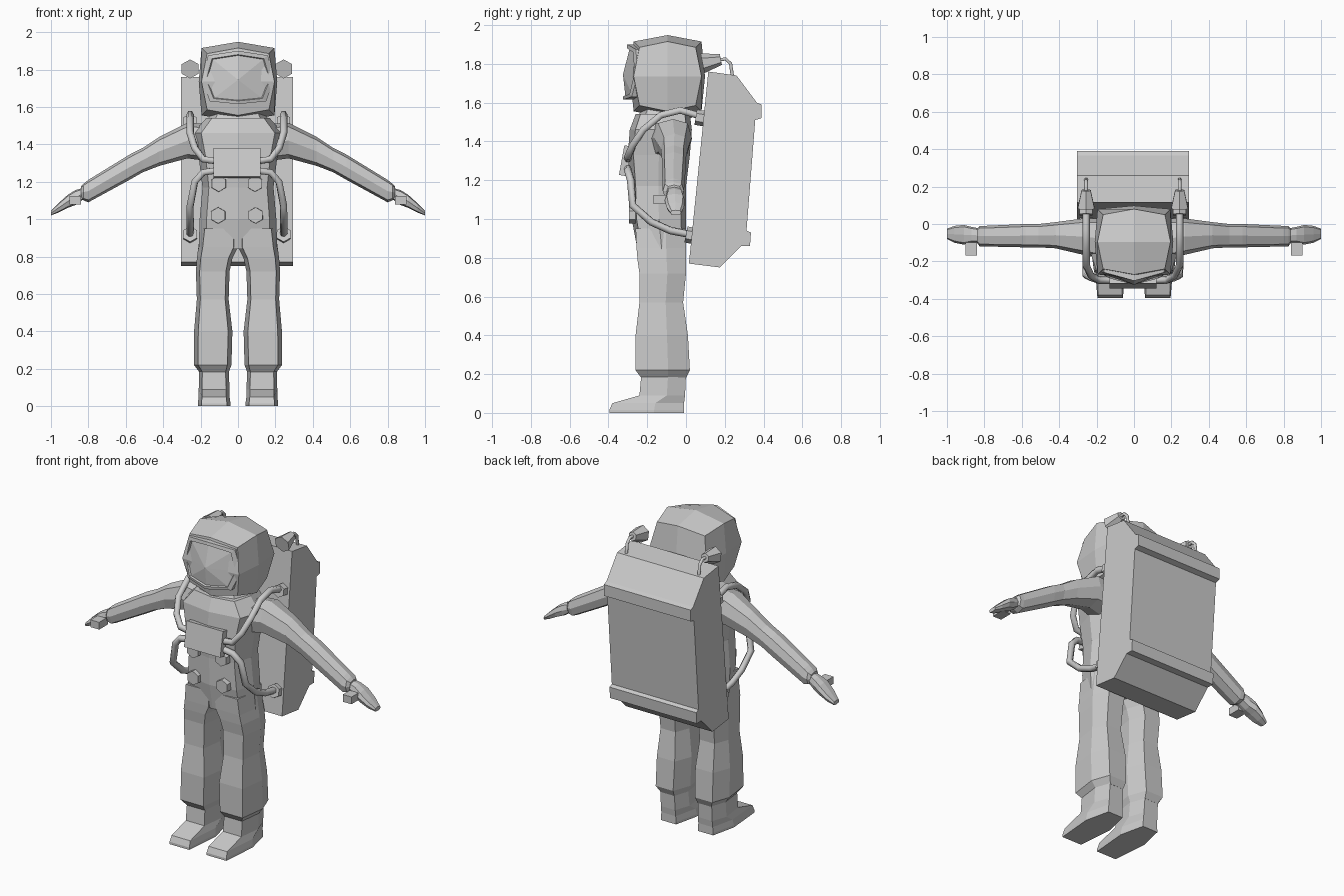
import bpy, bmesh, math
from mathutils import Vector, Matrix

cube = bpy.data.objects.get("Cube")
if cube:
    bpy.data.objects.remove(cube, do_unlink=True)

mat = bpy.data.materials.new("suit_grey")
mat.use_nodes = True
GREY = (0.6, 0.6, 0.6, 1)
mat.diffuse_color = GREY
mat.node_tree.nodes["Principled BSDF"].inputs["Base Color"].default_value = GREY

GEAR_X = -0.006  # worn equipment sits slightly off centre


def finish(name, bm, mirror=False, shift=0.0):
    bmesh.ops.recalc_face_normals(bm, faces=bm.faces[:])
    mesh = bpy.data.meshes.new(name)
    bm.to_mesh(mesh)
    bm.free()
    mesh.materials.append(mat)
    ob = bpy.data.objects.new(name, mesh)
    bpy.context.collection.objects.link(ob)
    ob.location.x = shift
    if mirror:
        ob.modifiers.new("Mirror", 'MIRROR').use_mirror_merge = False
    return ob


def octagon(c):
    return [(0, -1), (c, -c), (1, 0), (c, c), (0, 1), (-c, c), (-1, 0), (-c, -c)]


LEG = [(-.78, -1), (.78, -1), (1, .2), (.6, 1), (-.6, 1), (-1, .2)]


def loft(name, ring, sections, place, mirror=False):
    """Each section is (t, u0, u1, v0, v1); place maps (t, u, v) to a point."""
    bm = bmesh.new()
    loops = []
    for t, u0, u1, v0, v1 in sections:
        loops.append([bm.verts.new(place(t, (u0 + u1) / 2 + a * (u1 - u0) / 2,
                                         (v0 + v1) / 2 + b * (v1 - v0) / 2)) for a, b in ring])
    n = len(ring)
    for lo, hi in zip(loops, loops[1:]):
        for i in range(n):
            bm.faces.new((lo[i], lo[(i + 1) % n], hi[(i + 1) % n], hi[i]))
    bm.faces.new(loops[0])
    bm.faces.new(loops[-1])
    return finish(name, bm, mirror)


def up(t, u, v):
    return (u, v, t)


def out(t, u, v):
    return (t, u, v)


def box(name, centre, size, tilt=0.0, mirror=False, shift=0.0):
    bm = bmesh.new()
    m = Matrix.Translation(centre) @ Matrix.Rotation(tilt, 4, 'X') @ Matrix.Diagonal((*size, 1))
    bmesh.ops.create_cube(bm, size=1, matrix=m)
    return finish(name, bm, mirror, shift)


def hex_plug(name, start, end, r0, r1, mirror=True):
    a, b = Vector(start), Vector(end)
    bm = bmesh.new()
    m = Matrix.Translation((a + b) / 2) @ (b - a).to_track_quat('Z', 'Y').to_matrix().to_4x4()
    bmesh.ops.create_cone(bm, cap_ends=True, segments=6, radius1=r0, radius2=r1,
                          depth=(b - a).length, matrix=m)
    return finish(name, bm, mirror, GEAR_X)


def hoses(name, path, radius):
    cu = bpy.data.curves.new(name, 'CURVE')
    cu.dimensions = '3D'
    cu.bevel_depth = radius
    cu.bevel_resolution = 1
    cu.use_fill_caps = True
    for side in (1, -1):
        sp = cu.splines.new('POLY')
        sp.points.add(len(path) - 1)
        for p, (x, y, z) in zip(sp.points, path):
            p.co = (side * x, y, z, 1)
    cu.materials.append(mat)
    ob = bpy.data.objects.new(name, cu)
    ob.location.x = GEAR_X
    bpy.context.collection.objects.link(ob)


# Body
loft("torso", octagon(.82), [
    (.84, -.21, .21, -.25, 0), (1.0, -.205, .205, -.28, 0), (1.17, -.19, .19, -.285, 0),
    (1.33, -.21, .21, -.30, .02), (1.46, -.24, .24, -.29, .03), (1.54, -.17, .17, -.26, .02)], up)
loft("neck_ring", octagon(.75), [
    (1.52, -.17, .17, -.25, .03), (1.59, -.13, .13, -.22, .02)], up)
loft("legs", LEG, [
    (.18, .05, .205, -.23, 0), (.22, .035, .235, -.26, .02), (.40, .03, .235, -.26, .01),
    (.57, .05, .22, -.24, -.015), (.72, .045, .225, -.24, 0), (.79, .03, .22, -.25, 0),
    (.85, 0, .212, -.255, 0), (.95, 0, .2, -.26, 0)], up, True)
loft("boots", LEG, [
    (0, .04, .215, -.395, -.01), (.015, .04, .215, -.395, -.01), (.05, .045, .21, -.38, -.01),
    (.09, .045, .21, -.24, -.005), (.2, .05, .208, -.23, 0)], up, True)
loft("arms", octagon(.78), [
    (.16, -.19, .03, 1.31, 1.51), (.27, -.165, .03, 1.325, 1.515), (.42, -.13, .01, 1.285, 1.44),
    (.51, -.125, 0, 1.25, 1.38), (.58, -.125, 0, 1.21, 1.345), (.80, -.12, -.01, 1.09, 1.21),
    (.825, -.12, -.01, 1.1, 1.19), (.84, -.1, -.025, 1.11, 1.175)], out, True)
loft("gloves", octagon(.8), [
    (.82, -.1, -.025, 1.11, 1.17), (.87, -.1, -.015, 1.075, 1.155), (.91, -.11, -.005, 1.06, 1.13),
    (.96, -.1, -.01, 1.035, 1.085), (1.0, -.08, -.025, 1.02, 1.045)], out, True)
box("thumbs", (.87, -.125, 1.1), (.06, .085, .045), 0, True)

# Helmet: a once-divided cube, pushed outwards by kind of vertex
bm = bmesh.new()
bmesh.ops.create_cube(bm, size=2)
bmesh.ops.subdivide_edges(bm, edges=bm.edges[:], cuts=1, use_grid_fill=True)
REACH = {3: (.165, .145, .15), 2: (.195, .175, .18), 1: (.21, .193, .213)}
for v in bm.verts:
    kind = sum(abs(c) > .5 for c in v.co)
    v.co = Vector([c * r for c, r in zip(v.co, REACH[kind])]) + Vector((0, -.095, 1.735))
finish("helmet", bm)

# Visor: raised rim around a sunken, bulging pane
bm = bmesh.new()


def visor_ring(scale, lift):
    shape = [(0, .155), (.16, .13), (.195, 0), (.15, -.115), (0, -.13),
             (-.15, -.115), (-.195, 0), (-.16, .13)]
    return [bm.verts.new((x * scale, -.325 + 2.0 * (x * scale) ** 2 + .9 * max(z, 0) ** 2 + lift,
                          1.745 + z * scale)) for x, z in shape]


rings = [visor_ring(1.0, .07), visor_ring(1.0, 0), visor_ring(.87, 0), visor_ring(.84, .012)]
for a, b in zip(rings, rings[1:]):
    for i in range(8):
        j = (i + 1) % 8
        bm.faces.new((a[i], a[j], b[j], b[i]))
hub = bm.verts.new((0, -.325, 1.745))
for i in range(8):
    bm.faces.new((rings[-1][i], rings[-1][(i + 1) % 8], hub))
finish("visor", bm)

# Backpack: side profile swept across the width
PACK = [(.015, .77), (.175, .75), (.285, .86), (.33, .86), (.335, .93), (.312, .94), (.357, 1.51),
        (.39, 1.52), (.39, 1.59), (.365, 1.60), (.26, 1.74), (.115, 1.76)]
bm = bmesh.new()
face = bm.faces.new([bm.verts.new((-.299, y, z)) for y, z in PACK])
swept = bmesh.ops.extrude_face_region(bm, geom=[face])["geom"]
bmesh.ops.translate(bm, vec=(.598, 0, 0), verts=[g for g in swept if isinstance(g, bmesh.types.BMVert)])
finish("backpack", bm, shift=GEAR_X)

# Chest box and hexagonal ports
box("chest_box", (0, -.312, 1.3), (.25, .04, .155), -.18, shift=GEAR_X)
hex_plug("upper_ports", (.097, -.25, 1.19), (.097, -.3, 1.19), .045, .043)
hex_plug("lower_ports", (.1, -.24, 1.02), (.1, -.295, 1.02), .045, .043)

# Hoses from the chest box to the pack
hoses("shoulder_hoses", [(.11, -.3, 1.31), (.18, -.3, 1.32), (.225, -.275, 1.38), (.25, -.22, 1.46),
                         (.25, -.13, 1.535), (.25, -.03, 1.56), (.25, .11, 1.52)], .02)
hoses("hip_hoses", [(.11, -.3, 1.26), (.18, -.3, 1.25), (.225, -.285, 1.2), (.25, -.275, 1.07),
                    (.25, -.18, .985), (.25, -.08, .94), (.25, .05, .915)], .02)
hex_plug("shoulder_fittings", (.25, .05, 1.525), (.25, .11, 1.515), .04, .04)
hex_plug("hip_fittings", (.25, .0, .92), (.25, .05, .91), .042, .042)

# Lamps on curved stalks above the pack
hex_plug("lamps", (.25, .085, 1.803), (.25, .18, 1.822), .052, .028)
hoses("lamp_stalks", [(.25, .17, 1.82), (.25, .205, 1.825), (.25, .23, 1.80), (.25, .24, 1.73)], .01)
